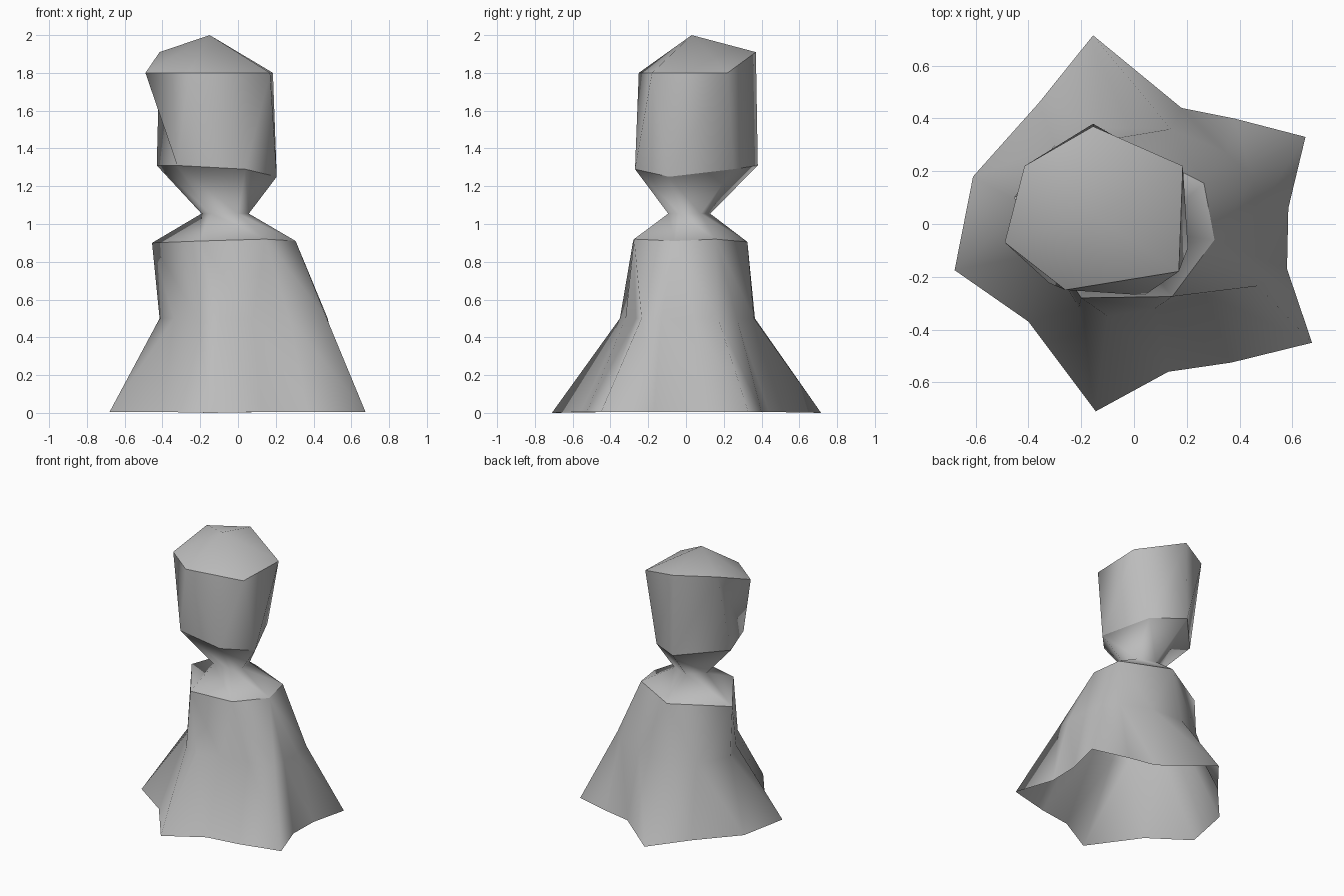
import bpy, bmesh, math

if "Cube" in bpy.data.objects:
    bpy.data.objects.remove(bpy.data.objects["Cube"])

grey = bpy.data.materials.new("plain grey")
grey.diffuse_color = (0.5, 0.5, 0.5, 1)
grey.use_nodes = True
grey.node_tree.nodes["Principled BSDF"].inputs["Base Color"].default_value = grey.diffuse_color

# Outlines run clockwise from the back right corner (seen from above)
hem = [(.65, .33), (.585, .06), (.58, -.17), (.675, -.45), (.37, -.525), (.13, -.56), (-.145, -.71),
       (-.40, -.37), (-.68, -.175), (-.61, .18), (-.36, .46), (-.155, .715), (.18, .44), (.38, .40)]
waist = [(.45, .17), (.465, .04), (.475, -.13), (.47, -.235), (.27, -.265), (.08, -.32), (-.10, -.35),
         (-.21, -.315), (-.34, -.11), (-.415, .065), (-.30, .30), (-.12, .365), (.14, .36), (.35, .27)]
shoulder = [(.265, .155, .92), (.305, -.06, .91), (.145, -.275, .92),
            (-.20, -.28, .91), (-.455, .10, .90), (-.07, .325, .905)]
neck = [(-.065 + .13 * math.cos(math.radians(a)), .01 + .12 * math.sin(math.radians(a)), 1.055)
        for a in (35, -20, -60, 235, 170, 100)]
jaw = [(.07, .25, 1.29), (.205, -.09, 1.25), (.04, -.27, 1.29),
       (-.322, -.224, 1.31), (-.43, .08, 1.31), (-.155, .38, 1.31)]
brow = [(.185, .22, 1.80), (.17, -.18, 1.80), (-.26, -.25, 1.80),
        (-.49, -.07, 1.80), (-.415, .22, 1.91), (-.155, .37, 1.91)]
apex = (-.15, .03, 2.0)
# shoulder corner that each waist point joins
joins = [0, 1, 1, 1, 2, 2, 3, 3, 4, 4, 4, 5, 5, 0]


def ring(bm, pts, z=0):
    return [bm.verts.new((p[0], p[1], p[2] if len(p) > 2 else z)) for p in pts]


def loft(bm, low, high, flipped=()):
    """Join two outlines with triangles, skipping collapsed ones."""
    n = len(low)
    for i in range(n):
        j = (i + 1) % n
        if i in flipped:
            tris = ((low[i], high[i], low[j]), (low[j], high[i], high[j]))
        else:
            tris = ((low[i], high[j], low[j]), (low[i], high[i], high[j]))
        for tri in tris:
            if len(set(tri)) == 3:
                bm.faces.new(tri)


def crease(pts):
    for i, v in enumerate(pts):
        for e in v.link_edges:
            if e.other_vert(v) is pts[(i + 1) % len(pts)]:
                e.smooth = False


bm = bmesh.new()

# Open flared skirt with shoulders up to the neck
h, w, s, n = ring(bm, hem, .005), ring(bm, waist, .5), ring(bm, shoulder), ring(bm, neck)
for i in (6, 11):
    h[i].co.z = 0
loft(bm, h, w)
loft(bm, w, [s[k] for k in joins])
loft(bm, s, n)

# Faceted head with a low peaked crown
j, b = ring(bm, jaw), ring(bm, brow)
loft(bm, n, j)
loft(bm, j, b, flipped=(0, 1, 2, 4, 5))
loft(bm, b, [bm.verts.new(apex)] * 6)

# Smooth shading with hard edges at shoulder, jaw and brow
for f in bm.faces:
    f.smooth = True
for pts in (s, j, b):
    crease(pts)
me = bpy.data.meshes.new("robed_figure")
bm.to_mesh(me)
bm.free()
me.materials.append(grey)
bpy.context.collection.objects.link(bpy.data.objects.new("robed_figure", me))
